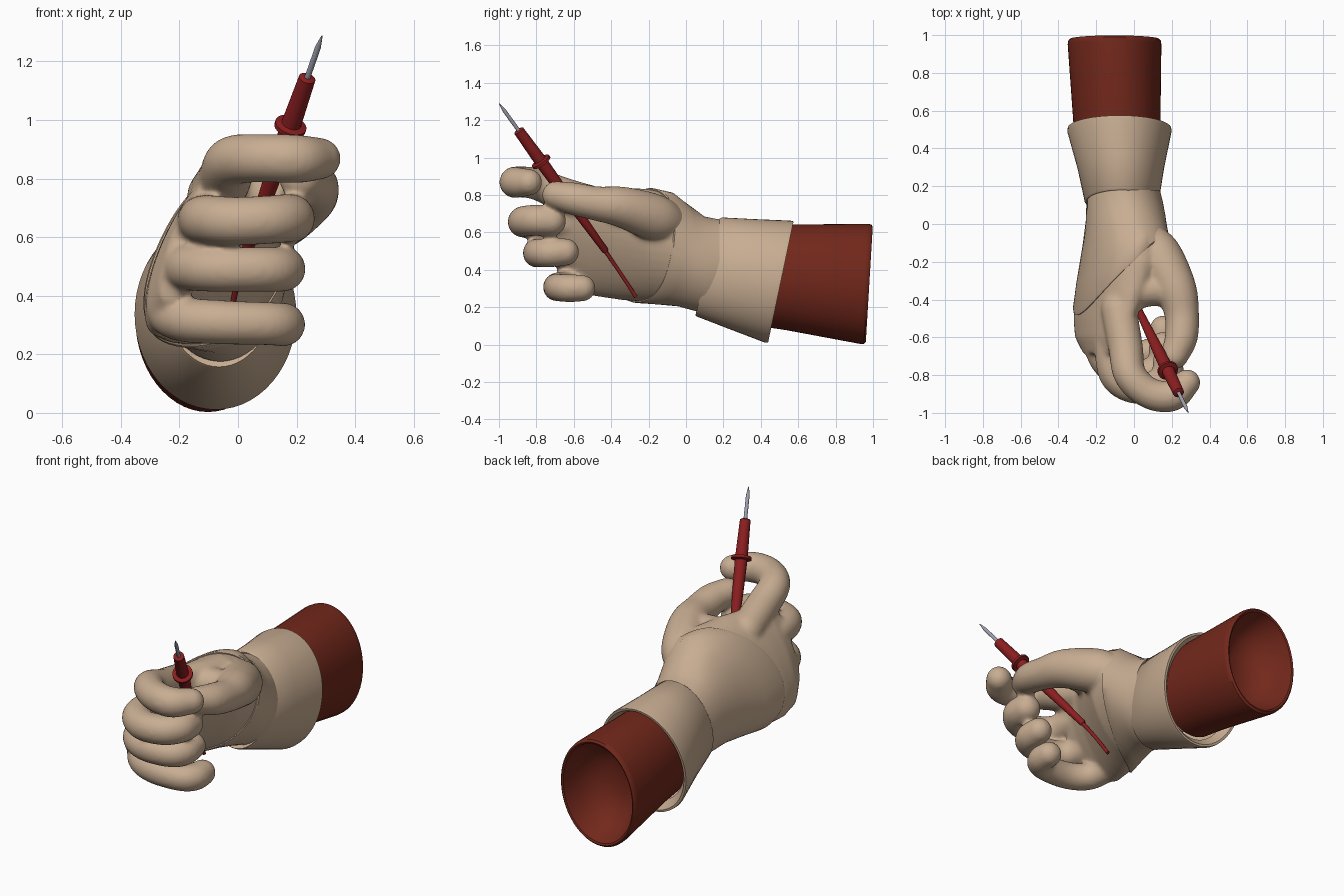
import bpy, bmesh
from math import sin, cos, pi, radians, tau
from mathutils import Vector

if "Cube" in bpy.data.objects:
    bpy.data.objects.remove(bpy.data.objects["Cube"])


def material(name, rgb):
    m = bpy.data.materials.new(name)
    m.diffuse_color = (*rgb, 1)
    m.use_nodes = True
    m.node_tree.nodes["Principled BSDF"].inputs["Base Color"].default_value = m.diffuse_color
    return m


TAN = material("tan_glove", (0.58, 0.42, 0.29))
SLEEVE = material("dark_red_cloth", (0.17, 0.021, 0.011))
RED = material("red_plastic", (0.26, 0.013, 0.014))
METAL = material("steel", (0.35, 0.35, 0.42))


def add_loft(bm, rings, cap=True):
    loops = [[bm.verts.new(p) for p in r] for r in rings]
    for a, b in zip(loops, loops[1:]):
        for i in range(len(a)):
            j = (i + 1) % len(a)
            bm.faces.new((a[i], a[j], b[j], b[i]))
    if cap:
        bm.faces.new(loops[0])
        bm.faces.new(loops[-1])


def finish(name, bm, mat, angle=40):
    bmesh.ops.recalc_face_normals(bm, faces=bm.faces)
    me = bpy.data.meshes.new(name)
    bm.to_mesh(me)
    bm.free()
    me.materials.append(mat)
    ob = bpy.data.objects.new(name, me)
    bpy.context.collection.objects.link(ob)
    bpy.ops.object.select_all(action='DESELECT')
    ob.select_set(True)
    bpy.context.view_layer.objects.active = ob
    bpy.ops.object.shade_smooth_by_angle(angle=radians(angle))
    return ob


def spline(keys, n=8):
    """Catmull-Rom through tuples of any length"""
    k = [Vector(p) for p in keys]
    k = [2 * k[0] - k[1]] + k + [2 * k[-1] - k[-2]]
    out = []
    for i in range(1, len(k) - 2):
        a, b, c, d = k[i - 1:i + 3]
        for s in range(n):
            t = s / n
            out.append(0.5 * (2 * b + (c - a) * t + (2 * a - 5 * b + 4 * c - d) * t * t
                              + (3 * b - a - 3 * c + d) * t ** 3))
    return out + [k[-2]]


def circle(c, d, r, n):
    q = Vector(d).to_track_quat('Z', 'Y')
    return [Vector(c) + q @ Vector((r * cos(tau * i / n), r * sin(tau * i / n), 0)) for i in range(n)]


def add_tube(bm, keys, n=24, domes=True):
    """Tube along (x, y, z, radius) keys with rounded ends"""
    s = spline(keys)
    pts, rad = [v.to_3d() for v in s], [v[3] for v in s]
    d = [(pts[min(i + 1, len(pts) - 1)] - pts[max(i - 1, 0)]).normalized() for i in range(len(pts))]
    p0, p1, r0, r1 = pts[0], pts[-1], rad[0], rad[-1]
    rings = [circle(p, q, r, n) for p, q, r in zip(pts, d, rad)]
    if domes:
        for f in (0.35, 0.65, 0.86, 0.97):
            w = (1 - f * f) ** 0.5
            rings.insert(0, circle(p0 - d[0] * r0 * f, d[0], r0 * w, n))
            rings.append(circle(p1 + d[-1] * r1 * f, d[-1], r1 * w, n))
    add_loft(bm, rings)


# palm sections: y, centre x, centre z, half height, half thickness, tilt
PALM = [(.25, -.065, .41, .235, .175, 0), (.08, -.045, .43, .25, .195, 10),
        (-.06, -.04, .51, .30, .20, 20), (-.2, -.06, .53, .32, .19, 24),
        (-.35, -.11, .54, .325, .15, 25), (-.5, -.155, .55, .315, .11, 25),
        (-.6, -.165, .57, .29, .09, 25), (-.69, -.15, .60, .24, .07, 24)]


def palm_point(y, t, off=0):
    for a, b in zip(PALM, PALM[1:]):
        if y >= b[0]:
            break
    f = (a[0] - y) / (a[0] - b[0])
    _, cx, cz, h, w, tilt = [p + (q - p) * f for p, q in zip(a, b)]
    g = radians(tilt)
    u, v = (h + off) * cos(t), (w + off) * sin(t)
    return Vector((cx + u * sin(g) + v * cos(g), y, cz + u * cos(g) - v * sin(g)))


FINGERS = [  # index, middle, ring, little
    [(-.08, -.45, .74, .095), (-.045, -.65, .80, .092), (-.02, -.80, .86, .086), (.08, -.895, .87, .083),
     (.20, -.91, .867, .083), (.28, -.84, .868, .072)],
    [(-.13, -.45, .62, .08), (-.125, -.66, .655, .084), (-.10, -.80, .66, .084), (-.01, -.865, .655, .083),
     (.11, -.86, .66, .083), (.175, -.80, .665, .083), (.18, -.72, .66, .08)],
    [(-.18, -.42, .50, .075), (-.19, -.60, .50, .08), (-.15, -.73, .495, .079), (-.05, -.79, .49, .078),
     (.09, -.785, .49, .077), (.15, -.73, .49, .077), (.152, -.645, .495, .074)],
    [(-.225, -.42, .39, .07), (-.24, -.53, .35, .077), (-.19, -.63, .32, .077), (-.07, -.685, .31, .076),
     (.09, -.68, .305, .074), (.15, -.63, .302, .075), (.155, -.555, .302, .072)]]
THUMB = [(.06, -.07, .64, .10), (.13, -.17, .68, .125), (.22, -.34, .735, .11), (.253, -.48, .755, .092),
         (.25, -.60, .78, .087), (.215, -.695, .80, .075)]
WEB = [(-.05, -.38, .72, .10), (.06, -.35, .73, .09), (.18, -.35, .73, .085)]

# gloved hand, fused into one skin
bm = bmesh.new()
add_loft(bm, [[palm_point(y[0], tau * i / 40) for i in range(40)] for y in spline([(p[0],) * 2 for p in PALM], 3)])
for keys in FINGERS + [THUMB, WEB]:
    add_tube(bm, keys)
hand = finish("gloved_hand", bm, TAN)
rm = hand.modifiers.new("fuse", 'REMESH')
rm.mode, rm.voxel_size, rm.use_smooth_shade = 'VOXEL', 0.012, True
sm = hand.modifiers.new("soften", 'SMOOTH')
sm.factor, sm.iterations = 0.5, 9

# diagonal wrap across the back of the hand
bm = bmesh.new()
N = 64
front = []
for i in range(N):
    x = palm_point(-.2, tau * i / N).x
    front.append(-.07 + (x - .15) * (.75 - .25 * sin(tau * i / N)))
rings = []
for f, off in [(1, -.02), (1, .005), (.97, .010), (.75, .010), (.5, .010), (.25, .010), (0, .010)]:
    rings.append([palm_point(.18 + (front[i] - .18) * f, tau * i / N, off) for i in range(N)])
add_loft(bm, rings, False)
finish("hand_wrap", bm, TAN)


def sheared(y, cx, cz, rx, rz, shear, n=56):
    return [(cx + rx * cos(tau * i / n), y + shear * rz * sin(tau * i / n), cz + rz * sin(tau * i / n))
            for i in range(n)]


# flared cuff
bm = bmesh.new()
add_loft(bm, [sheared(*s) for s in [
    (.13, -.065, .415, .165, .23, .25), (.115, -.065, .415, .19, .258, .25), (.125, -.065, .415, .197, .265, .25),
    (.30, -.07, .377, .23, .294, .23), (.49, -.077, .337, .276, .326, .21), (.507, -.077, .335, .274, .324, .21),
    (.507, -.077, .335, .26, .312, .21), (.46, -.08, .345, .222, .275, .21)]], False)
finish("glove_cuff", bm, TAN)

# sleeve, hollow at the open end
bm = bmesh.new()
add_loft(bm, [sheared(*s) for s in [
    (.40, -.09, .37, .225, .27, .06), (.55, -.091, .36, .231, .282, .06), (.95, -.103, .325, .248, .321, .06),
    (.97, -.103, .323, .245, .32, .06), (.98, -.103, .323, .235, .309, .06), (.975, -.103, .323, .226, .298, .06),
    (.88, -.103, .33, .20, .268, .06), (.80, -.10, .335, .15, .20, .06), (.76, -.10, .34, .07, .10, .06)]])
finish("sleeve", bm, SLEEVE)

# test probe, turned around its own axis
TIP, END = Vector((.287, -.998, 1.288)), Vector((.012, -.43, .50))
AXIS = (END - TIP).normalized()


def turned(name, profile, mat, n=24):
    b = bmesh.new()
    add_loft(b, [circle(TIP + AXIS * s, AXIS, r, n) for s, r in profile])
    return finish(name, b, mat)


turned("probe_needle", [(0, .002), (.05, .010), (.22, .010)], METAL)
turned("probe_handle", [(.182, .024), (.186, .029), (.385, .034), (.39, .055), (.405, .055), (.41, .034), (.56, .031),
                        (.75, .025), (1.005, .018), (1.015, .013)], RED)
bm = bmesh.new()
add_tube(bm, [(.014, -.435, .505, .011), (-.01, -.37, .41, .01), (-.025, -.31, .32, .01), (-.035, -.268, .255, .01)],
         12, False)
finish("probe_cable", bm, RED)
